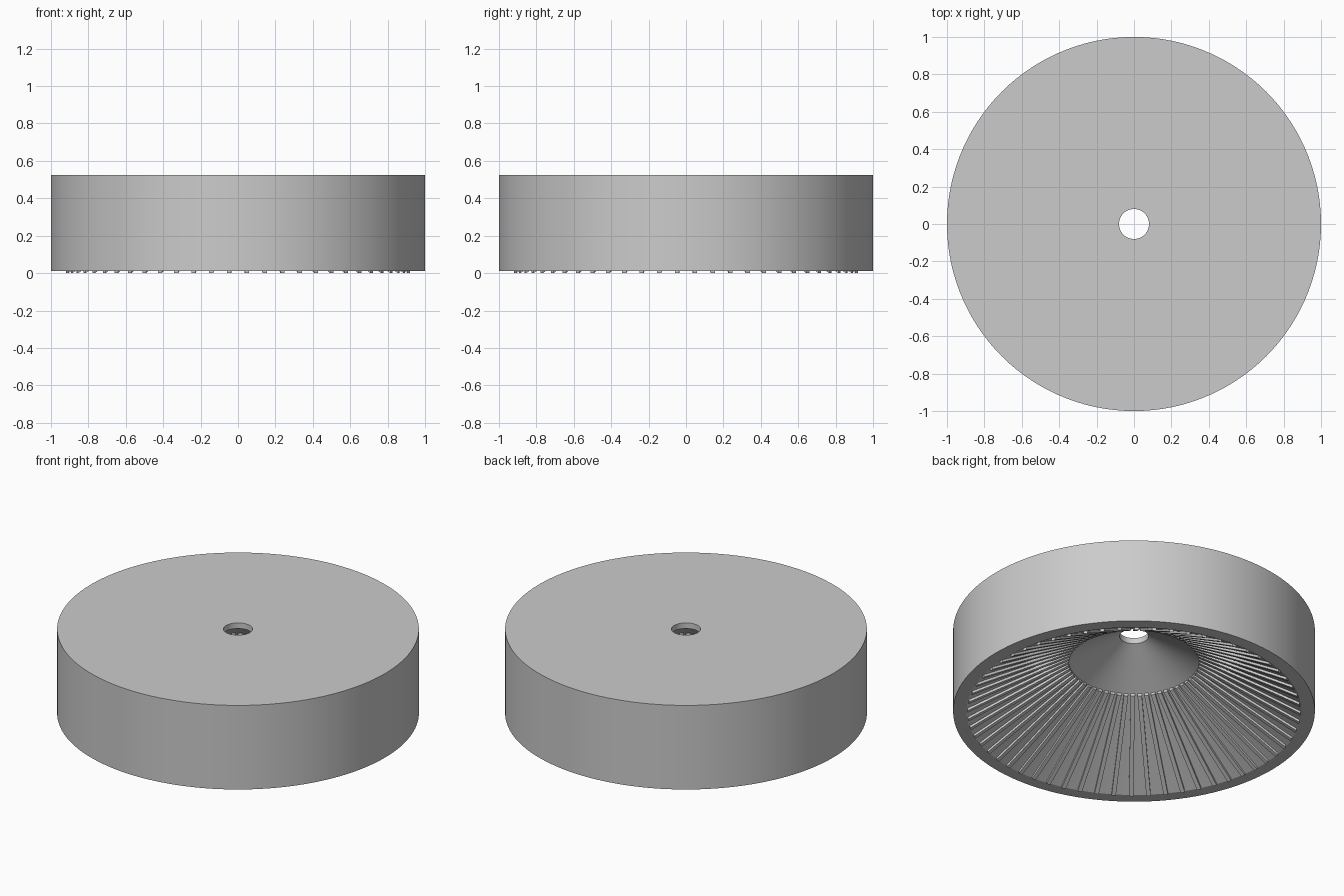
import bpy
import bmesh
import math

cube = bpy.data.objects.get("Cube")
if cube:
    bpy.data.objects.remove(cube, do_unlink=True)

SIDES, RIDGES = 120, 60
HOLE_R, CONE_R = 0.08, 0.926
TOP, RIM, CONE_TOP = 0.525, 0.012, 0.49

grey = bpy.data.materials.new("plain grey")
grey.use_nodes = True
grey.diffuse_color = (0.6, 0.6, 0.6, 1)
grey.node_tree.nodes["Principled BSDF"].inputs["Base Color"].default_value = (0.6, 0.6, 0.6, 1)


def cone_z(r):
    return RIM + (CONE_TOP - RIM) * (CONE_R - r) / (CONE_R - HOLE_R)


def finish(bm, name, smooth):
    bmesh.ops.recalc_face_normals(bm, faces=bm.faces)
    mesh = bpy.data.meshes.new(name)
    bm.to_mesh(mesh)
    bm.free()
    mesh.materials.append(grey)
    obj = bpy.data.objects.new(name, mesh)
    bpy.context.collection.objects.link(obj)
    if smooth:
        bpy.ops.object.select_all(action="DESELECT")
        obj.select_set(True)
        bpy.context.view_layer.objects.active = obj
        bpy.ops.object.shade_smooth_by_angle(angle=math.radians(20))
    return obj


# Drum with a centre hole and a hollow cone below, turned from a closed profile
profile = [(HOLE_R, TOP), (1, TOP), (1, RIM), (CONE_R, RIM), (HOLE_R, CONE_TOP)]
bm = bmesh.new()
rings = []
for r, z in profile:
    rings.append([bm.verts.new((r * math.cos(a), r * math.sin(a), z))
                  for a in (math.tau * i / SIDES for i in range(SIDES))])
for k, ring in enumerate(rings):
    after = rings[(k + 1) % len(rings)]
    for i in range(SIDES):
        j = (i + 1) % SIDES
        bm.faces.new((ring[i], ring[j], after[j], after[i]))
finish(bm, "drum_body", True)

# Thin radial ridges lying on the hollow cone
bm = bmesh.new()
inner, outer, half, drop = 0.36, 0.92, 0.012, 0.015
for i in range(RIDGES):
    a = math.tau * (i + 0.5) / RIDGES
    c, s = math.cos(a), math.sin(a)
    ends = []
    for r in (inner, outer):
        section = [(-half, 0.01), (half, 0.01), (half, -drop), (-half, -drop)]
        ends.append([bm.verts.new((r * c - w * s, r * s + w * c, cone_z(r) + dz))
                     for w, dz in section])
    bm.faces.new(ends[0])
    bm.faces.new(ends[1])
    for k in range(4):
        n = (k + 1) % 4
        bm.faces.new((ends[0][k], ends[0][n], ends[1][n], ends[1][k]))
finish(bm, "cone_ridges", False)
